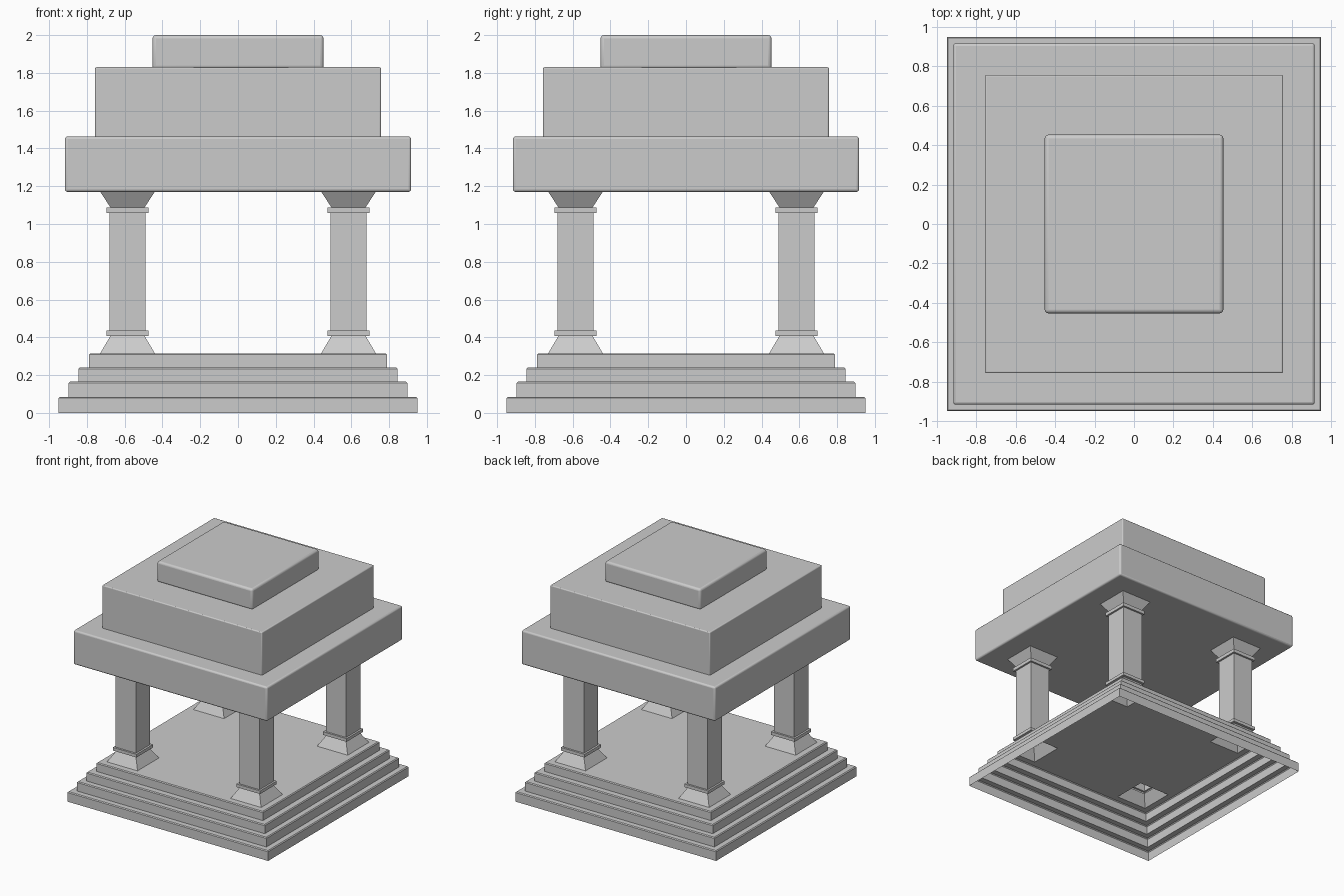
import bpy, bmesh
from mathutils import Matrix

if "Cube" in bpy.data.objects:
    bpy.data.objects.remove(bpy.data.objects["Cube"])


def finish(bm, name):
    mesh = bpy.data.meshes.new(name)
    bm.to_mesh(mesh)
    bm.free()
    ob = bpy.data.objects.new(name, mesh)
    bpy.context.collection.objects.link(ob)
    return ob


def loft_square(bm, profile, cx=0, cy=0):
    """Skin square rings given as (half width, height), open at both ends."""
    rings = [[bm.verts.new((cx + sx * h, cy + sy * h, z))
              for sx, sy in ((-1, -1), (1, -1), (1, 1), (-1, 1))]
             for h, z in profile]
    for a, b in zip(rings, rings[1:]):
        for i in range(4):
            j = (i + 1) % 4
            bm.faces.new((a[i], a[j], b[j], b[i]))


def slab(name, half, z0, z1, bevel):
    bm = bmesh.new()
    bmesh.ops.create_cube(bm, size=1, matrix=Matrix.Translation((0, 0, (z0 + z1) / 2))
                          @ Matrix.Diagonal((2 * half, 2 * half, z1 - z0, 1)))
    ob = finish(bm, name)
    mod = ob.modifiers.new("bevel", 'BEVEL')
    mod.width, mod.segments = bevel, 3
    bpy.ops.object.select_all(action='DESELECT')
    ob.select_set(True)
    bpy.context.view_layer.objects.active = ob
    bpy.ops.object.shade_smooth_by_angle()


COL, FOOT = 0.585, 0.145   # column centre offset, half width of its foot

# stepped base: hollow underneath, with softened step edges
steps = [(0.95, 0.085), (0.897, 0.165), (0.845, 0.24), (0.788, 0.315)]
profile, z = [], 0
r = 0.007
for half, top in steps:
    profile += [(half, z), (half, top - r), (half - r, top)]
    z = top
bm = bmesh.new()
loft_square(bm, profile)

# floor with an opening under each hollow column
edge = steps[-1][0] - r
cuts = [-edge, -COL - FOOT, -COL + FOOT, COL - FOOT, COL + FOOT, edge]
grid = [[bm.verts.new((x, y, z)) for x in cuts] for y in cuts]
for j in range(5):
    for i in range(5):
        if i in (1, 3) and j in (1, 3):
            continue
        bm.faces.new((grid[j][i], grid[j][i + 1], grid[j + 1][i + 1], grid[j + 1][i]))
bmesh.ops.remove_doubles(bm, verts=bm.verts, dist=0.0005)
finish(bm, "stepped_base")

# square columns with flared feet, collars and capitals
column = [(FOOT, 0.315), (0.09, 0.408), (0.112, 0.408), (0.112, 0.435), (0.096, 0.435),
          (0.096, 1.057), (0.112, 1.057), (0.112, 1.087), (0.09, 1.087), (FOOT, 1.172)]
for sx, side in ((-1, "left"), (1, "right")):
    for sy, end in ((-1, "front"), (1, "back")):
        bm = bmesh.new()
        loft_square(bm, column, sx * COL, sy * COL)
        finish(bm, f"{end}_{side}_column")

# stacked roof slabs
slab("roof_lower", 0.917, 1.17, 1.463, 0.014)
slab("roof_middle", 0.757, 1.455, 1.83, 0.008)
slab("roof_top", 0.453, 1.82, 2.0, 0.018)
